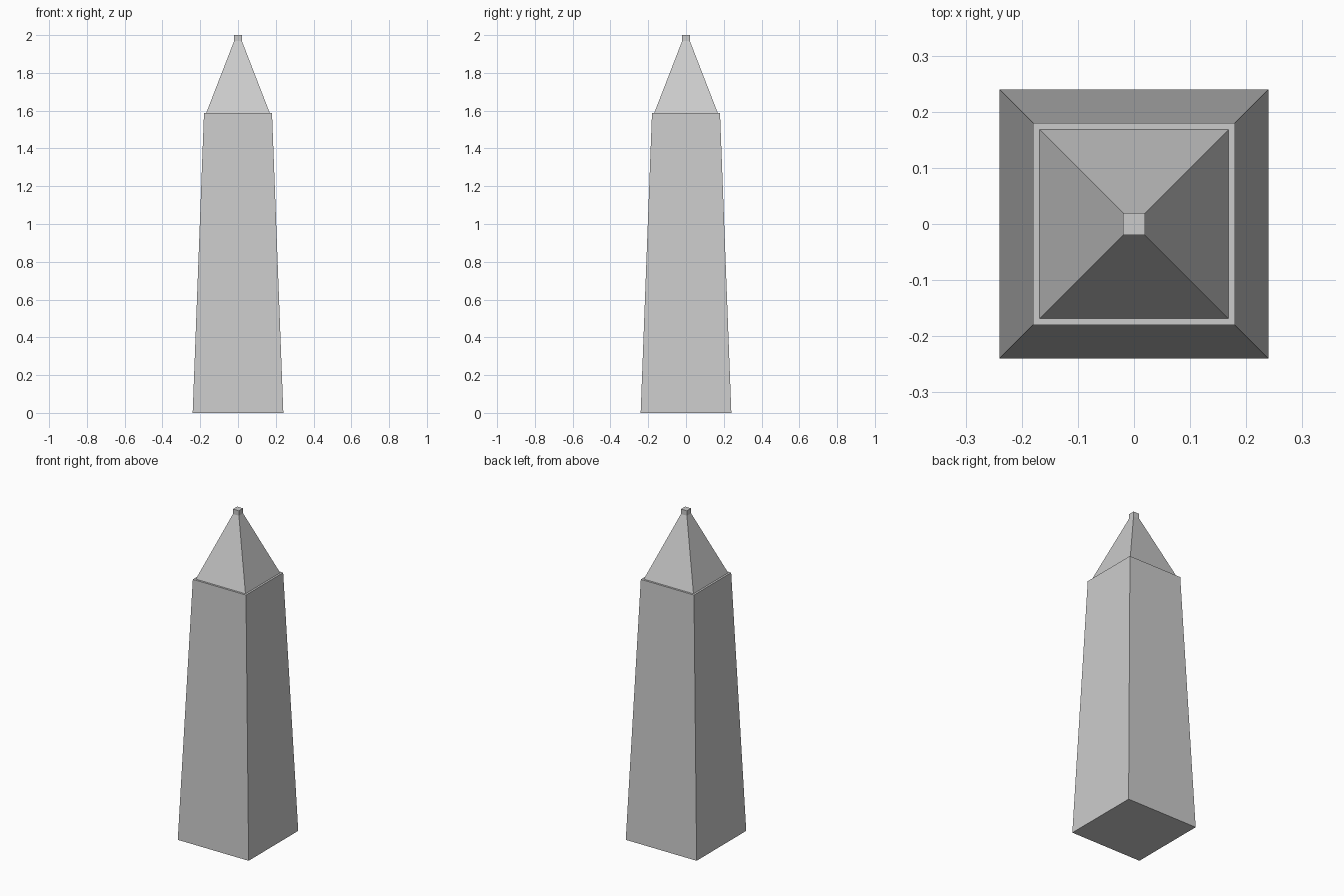
import bpy
import bmesh

if "Cube" in bpy.data.objects:
    bpy.data.objects.remove(bpy.data.objects["Cube"])


def tapered_block(name, half_bottom, half_top, z0, z1):
    """Square frustum between two heights."""
    bm = bmesh.new()
    bmesh.ops.create_cube(bm, size=2)
    for v in bm.verts:
        top = v.co.z > 0
        h = half_top if top else half_bottom
        v.co = (v.co.x * h, v.co.y * h, z1 if top else z0)
    mesh = bpy.data.meshes.new(name)
    bm.to_mesh(mesh)
    bm.free()
    obj = bpy.data.objects.new(name, mesh)
    bpy.context.collection.objects.link(obj)
    return obj


# Tapering shaft, pyramid cap set in from its rim, small square tip
tapered_block("shaft", 0.24, 0.18, 0.0, 1.588)
tapered_block("pyramid_cap", 0.168, 0.02, 1.588, 1.97)
tapered_block("tip", 0.02, 0.02, 1.97, 2.0)
